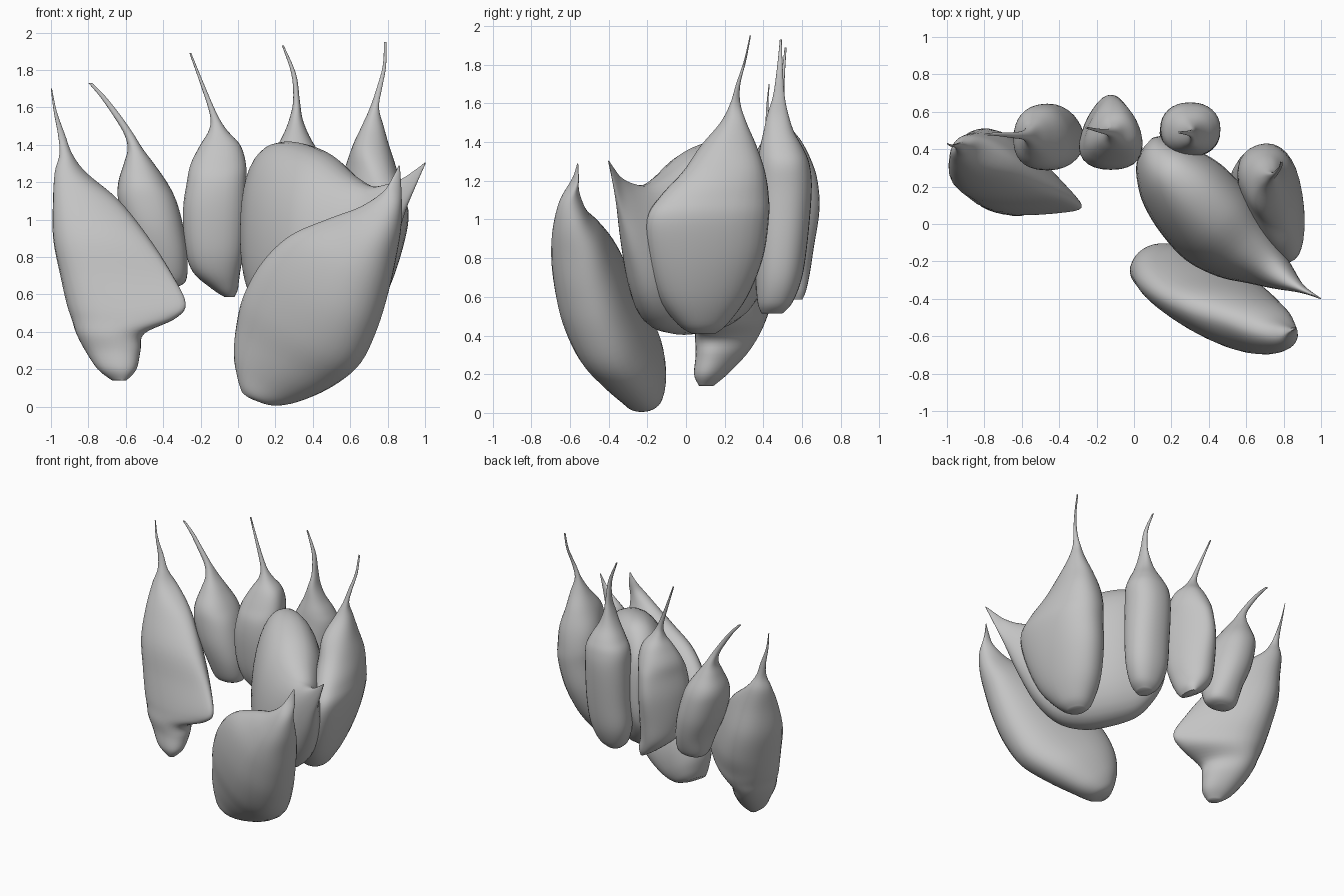
import bpy, bmesh, math
from mathutils import Vector

cube = bpy.data.objects.get("Cube")
if cube:
    bpy.data.objects.remove(cube, do_unlink=True)

skin = bpy.data.materials.new("pale_grey_skin")
skin.use_nodes = True
GREY = (0.55, 0.55, 0.55, 1.0)
skin.diffuse_color = GREY
bsdf = skin.node_tree.nodes["Principled BSDF"]
bsdf.inputs["Base Color"].default_value = GREY
bsdf.inputs["Roughness"].default_value = 0.7

SIDES, STEPS, FULLNESS = 32, 5, 0.9


# A section is (centre, half axis, half thickness, taper); taper > 0 thickens the first end
def span(a, b, t, k=0.0):
    a, b = Vector(a), Vector(b)
    return (a + b) / 2, (b - a) / 2, t, k


def slab(z, ax, ay, bx, by, t, k=0.0):
    return span((ax, ay, z), (bx, by, z), t, k)


def upright(z, x0, x1, y0, y1, k=0.0):
    x = (x0 + x1) / 2
    return span((x, y1, z), (x, y0, z), (x1 - x0) / 2, k)


def wedge(x, y, z0, z1, t, lean=0.0):
    return span((x - lean, y - lean, z0), (x, y, z1), t)


def spline(p0, p1, p2, p3, u):
    return 0.5 * (2 * p1 + (p2 - p0) * u + (2 * p0 - 5 * p1 + 4 * p2 - p3) * u * u
                  + (3 * p1 - p0 - 3 * p2 + p3) * u ** 3)


def full(x):
    return math.copysign(abs(x) ** FULLNESS, x)


def clove(name, thick_dir, sections):
    """Loft smooth rounded rings through the sections."""
    v = Vector((*thick_dir, 0)).normalized()
    s = [sections[0]] + sections + [sections[-1]]
    bm = bmesh.new()
    rings = []
    for i in range(1, len(s) - 2):
        last = i == len(s) - 3
        for step in range(STEPS + (1 if last else 0)):
            c, h, t, k = (spline(*(q[j] for q in s[i - 1:i + 3]), step / STEPS) for j in range(4))
            t = max(t, 0.003) / (1 + 0.4 * k * k)
            ring = []
            for n in range(SIDES):
                ang = 2 * math.pi * n / SIDES
                cs, sn = full(math.cos(ang)), full(math.sin(ang))
                ring.append(bm.verts.new(c + h * cs + v * t * sn * (1 - k * cs)))
            rings.append(ring)
    for r0, r1 in zip(rings, rings[1:]):
        for n in range(SIDES):
            m = (n + 1) % SIDES
            bm.faces.new((r0[n], r0[m], r1[m], r1[n]))
    bm.faces.new(rings[0])
    bm.faces.new(rings[-1])
    bmesh.ops.recalc_face_normals(bm, faces=bm.faces[:])
    mesh = bpy.data.meshes.new(name)
    bm.to_mesh(mesh)
    bm.free()
    mesh.materials.append(skin)
    ob = bpy.data.objects.new(name, mesh)
    bpy.context.collection.objects.link(ob)
    bpy.ops.object.select_all(action='DESELECT')
    ob.select_set(True)
    bpy.context.view_layer.objects.active = ob
    bpy.ops.object.shade_smooth_by_angle(angle=math.radians(60))


# Broad clove on the right with a thin side toe near the bottom
clove("right_clove", (0.45, 0.89), [
    slab(0.14, -.67, .13, -.60, .08, .03),
    slab(0.20, -.74, .17, -.55, .08, .08, .1),
    slab(0.30, -.80, .24, -.53, .10, .12, .2),
    slab(0.39, -.84, .28, -.51, .10, .15, .3),
    slab(0.47, -.865, .30, -.34, .09, .17, .5),
    slab(0.55, -.89, .32, -.28, .09, .18, .65),
    slab(0.70, -.92, .36, -.35, .14, .19, .6),
    slab(0.90, -.96, .39, -.48, .20, .18, .45),
    slab(1.10, -.97, .40, -.64, .30, .13, .3),
    slab(1.25, -.97, .42, -.82, .38, .08),
    slab(1.35, -.95, .42, -.89, .40, .035),
    slab(1.45, -.96, .42, -.925, .42, .015),
    slab(1.58, -.985, .42, -.97, .42, .006),
    slab(1.70, -1.0, .43, -.995, .43, .003)])

# Three small upright cloves at the back
clove("back_right_clove", (1, 0), [
    upright(0.635, -.45, -.35, .43, .51),
    upright(0.67, -.50, -.28, .37, .56),
    upright(0.80, -.54, -.27, .32, .61, -.1),
    upright(0.95, -.60, -.29, .29, .64, -.1),
    upright(1.10, -.64, -.33, .29, .64, -.1),
    upright(1.20, -.64, -.38, .31, .62),
    upright(1.30, -.61, -.45, .37, .57),
    upright(1.38, -.59, -.51, .42, .53),
    upright(1.46, -.61, -.56, .45, .50),
    upright(1.56, -.67, -.63, .46, .49),
    upright(1.66, -.74, -.71, .47, .49),
    upright(1.73, -.80, -.78, .475, .485)])

clove("back_middle_clove", (1, 0), [
    upright(0.585, -.07, -.02, .46, .60),
    upright(0.63, -.14, -.00, .41, .62),
    upright(0.72, -.24, .01, .35, .64, -.2),
    upright(0.85, -.28, .03, .31, .66, -.3),
    upright(1.05, -.29, .04, .29, .69, -.4),
    upright(1.20, -.27, .04, .30, .68, -.4),
    upright(1.30, -.25, .04, .34, .65, -.3),
    upright(1.40, -.20, .01, .39, .60, -.2),
    upright(1.48, -.155, -.06, .44, .54),
    upright(1.56, -.15, -.11, .47, .51),
    upright(1.72, -.20, -.18, .49, .51),
    upright(1.89, -.26, -.25, .51, .52)])

clove("back_left_clove", (1, 0), [
    upright(0.515, .23, .33, .39, .50),
    upright(0.57, .18, .39, .37, .55),
    upright(0.70, .14, .44, .36, .60),
    upright(0.90, .14, .46, .36, .63),
    upright(1.15, .14, .46, .36, .65),
    upright(1.28, .15, .46, .37, .64),
    upright(1.36, .19, .43, .38, .61),
    upright(1.45, .24, .38, .40, .56),
    upright(1.54, .275, .345, .42, .53),
    upright(1.64, .295, .33, .45, .51),
    upright(1.78, .285, .31, .47, .50),
    upright(1.93, .235, .245, .485, .495)])

# Wide clove on the left, its foot tucked inwards
clove("left_clove", (0.95, 0.30), [
    slab(0.41, .57, .15, .61, .03, .05),
    slab(0.46, .57, .21, .64, -.04, .10),
    slab(0.60, .59, .31, .71, -.14, .14, .1),
    slab(0.80, .63, .39, .79, -.19, .155, .2),
    slab(1.00, .66, .42, .84, -.20, .16, .25),
    slab(1.12, .66, .42, .82, -.13, .155, .25),
    slab(1.25, .67, .40, .77, -.01, .14, .2),
    slab(1.38, .69, .36, .73, .08, .105),
    slab(1.50, .71, .31, .73, .18, .06),
    slab(1.60, .72, .28, .74, .23, .022),
    slab(1.70, .75, .28, .76, .26, .014),
    slab(1.82, .78, .31, .785, .30, .009),
    slab(1.95, .785, .335, .79, .33, .006)])

# Large central clove sweeping forward to a pointed tip
clove("central_clove", (0.67, 0.74), [
    wedge(.07, .43, .78, 1.14, .04),
    wedge(.085, .40, .67, 1.25, .10, .01),
    wedge(.13, .34, .56, 1.35, .15, .02),
    wedge(.21, .27, .47, 1.41, .20, .04),
    wedge(.33, .16, .42, 1.41, .24, .05),
    wedge(.47, .02, .405, 1.35, .24, .06),
    wedge(.60, -.11, .45, 1.24, .19, .05),
    wedge(.71, -.21, .58, 1.18, .13, .02),
    wedge(.80, -.29, .80, 1.19, .075),
    wedge(.88, -.34, 1.02, 1.22, .03),
    wedge(.94, -.37, 1.16, 1.26, .012),
    wedge(1.0, -.40, 1.295, 1.305, .003)])

# Large leaning clove at the front, thinner along its upper ridge
clove("front_clove", (0.42, 0.90), [
    span((.03, -.21, .09), (.11, -.22, .03), .07),
    span((.01, -.20, .16), (.20, -.23, .005), .105),
    span((-.01, -.20, .28), (.33, -.26, .03), .135),
    span((.00, -.22, .43), (.50, -.34, .11), .165, -.1),
    span((.04, -.28, .60), (.64, -.44, .23), .18, -.2),
    span((.14, -.36, .78), (.73, -.52, .42), .18, -.3),
    span((.29, -.43, .92), (.79, -.57, .62), .165, -.3),
    span((.50, -.50, 1.01), (.83, -.60, .80), .135, -.3),
    span((.66, -.56, 1.07), (.86, -.62, .95), .09, -.2),
    span((.78, -.58, 1.15), (.87, -.62, 1.08), .05),
    span((.83, -.57, 1.23), (.87, -.57, 1.19), .018),
    span((.86, -.56, 1.29), (.865, -.56, 1.285), .003)])
